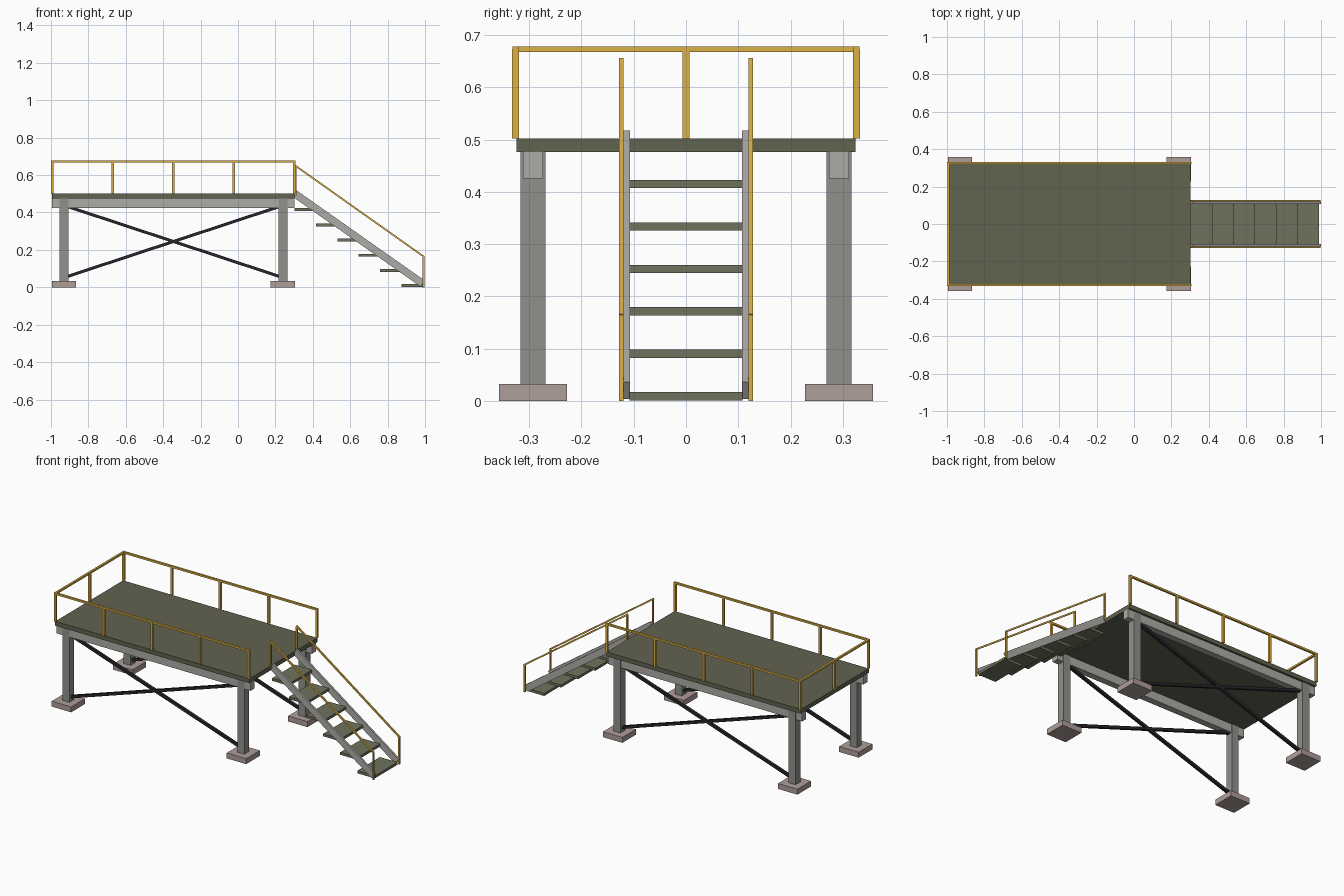
import bpy, math
from mathutils import Vector

if "Cube" in bpy.data.objects:
    bpy.data.objects.remove(bpy.data.objects["Cube"])


def mat(name, rgb):
    m = bpy.data.materials.new(name)
    m.diffuse_color = (*rgb, 1)
    m.use_nodes = True
    m.node_tree.nodes["Principled BSDF"].inputs["Base Color"].default_value = m.diffuse_color
    return m


YELLOW = mat("yellow_paint", (0.72, 0.44, 0.06))
OLIVE = mat("deck_plate", (0.12, 0.125, 0.08))
TREAD = mat("tread_plate", (0.16, 0.17, 0.11))
STEEL = mat("column_steel", (0.28, 0.28, 0.26))
LIGHT = mat("beam_steel", (0.42, 0.41, 0.38))
BLACK = mat("brace_steel", (0.02, 0.02, 0.025))
STONE = mat("footing_concrete", (0.42, 0.34, 0.32))


def box(name, lo, hi, m):
    """Box between two opposite corners."""
    lo, hi = Vector(lo), Vector(hi)
    bpy.ops.mesh.primitive_cube_add(size=1, location=(lo + hi) / 2)
    o = bpy.context.object
    o.name = name
    o.scale = hi - lo
    o.data.materials.append(m)
    return o


def bar(name, a, b, wy, t, m):
    """Sloping bar in the xz plane: wy wide along y, t thick."""
    a, b = Vector(a), Vector(b)
    d = b - a
    bpy.ops.mesh.primitive_cube_add(size=1, location=(a + b) / 2)
    o = bpy.context.object
    o.name = name
    o.scale = (d.length, wy, t)
    o.rotation_euler.y = -math.atan2(d.z, d.x)
    o.data.materials.append(m)
    return o


def post(name, x, y, z0, z1, w, m):
    return box(name, (x - w / 2, y - w / 2, z0), (x + w / 2, y + w / 2, z1), m)


# Deck
box("deck", (-0.995, -0.324, 0.476), (0.303, 0.324, 0.502), OLIVE)

for s, side in ((-1, "front"), (1, "back")):
    # Footings and columns
    y = s * 0.2925
    for x, end in ((-0.93, "left"), (0.24, "right")):
        post(f"{side}_{end}_footing", x, y, 0, 0.033, 0.13, STONE)
        post(f"{side}_{end}_column", x, y, 0.033, 0.476, 0.047, STEEL)
    # Long beam and crossed braces
    box(f"{side}_beam", (-0.995, y - 0.0195, 0.425), (0.303, y + 0.0195, 0.476), LIGHT)
    bar(f"{side}_brace_falling", (-0.93, y, 0.438), (0.24, y, 0.052), 0.016, 0.016, BLACK)
    bar(f"{side}_brace_rising", (-0.93, y, 0.052), (0.24, y, 0.438), 0.016, 0.016, BLACK)
    # Guard rail along the long side
    y = s * 0.326
    for i in range(5):
        post(f"{side}_guard_post_{i + 1}", -0.992 + i * 0.323, y, 0.502, 0.672, 0.013, YELLOW)
    box(f"{side}_guard_rail", (-0.999, y - 0.006, 0.667), (0.307, y + 0.006, 0.678), YELLOW)
    # Stair stringer
    bar(f"{side}_stringer", (0.303, s * 0.113, 0.501), (0.987, s * 0.113, 0.02), 0.012, 0.04, LIGHT)
    # Stair handrail
    y = s * 0.1235
    post(f"{side}_handrail_top_post", 0.307, y, 0.49, 0.65, 0.009, YELLOW)
    post(f"{side}_handrail_foot_post", 0.992, y, 0, 0.165, 0.009, YELLOW)
    bar(f"{side}_handrail", (0.304, y, 0.652), (0.995, y, 0.163), 0.009, 0.009, YELLOW)

# Guard rail across the left end
post("left_guard_post", -0.992, 0, 0.502, 0.672, 0.013, YELLOW)
box("left_guard_rail", (-0.998, -0.332, 0.667), (-0.986, 0.332, 0.678), YELLOW)

# Stair treads
for i in range(6):
    x, z = 0.303 + i * 0.114, 0.423 - i * 0.0812
    box(f"tread_{i + 1}", (x, -0.108, z - 0.0155), (x + 0.117, 0.108, z), TREAD)
